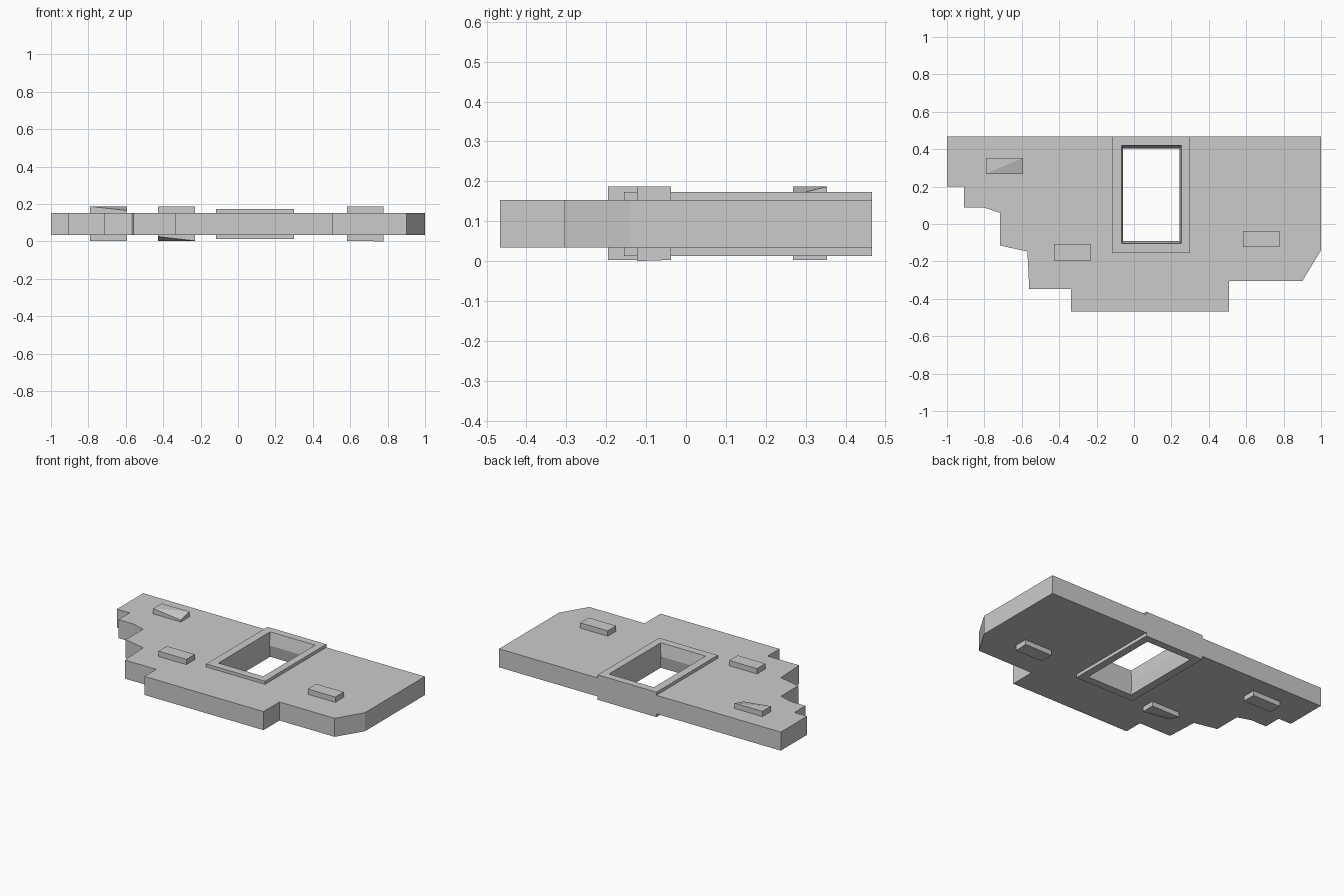
import bpy, bmesh

if "Cube" in bpy.data.objects:
    bpy.data.objects.remove(bpy.data.objects["Cube"])

Z0, Z1 = 0.034, 0.153          # main slab thickness
F0, F1 = 0.013, 0.173          # raised frame
B0, B1 = 0.003, 0.187          # small blocks


def make_object(name, bm):
    bmesh.ops.recalc_face_normals(bm, faces=bm.faces)
    mesh = bpy.data.meshes.new(name)
    bm.to_mesh(mesh)
    bm.free()
    obj = bpy.data.objects.new(name, mesh)
    bpy.context.collection.objects.link(obj)
    return obj


def rect(x0, x1, y0, y1):
    return [(x0, y0), (x1, y0), (x1, y1), (x0, y1)]


def ring(bm, pts, z):
    return [bm.verts.new((x, y, z)) for x, y in pts]


def bridge(bm, a, b, tris=False):
    n = len(a)
    for i in range(n):
        j = (i + 1) % n
        bm.faces.new((a[i], a[j], b[j], b[i]))


# Stepped slab, notched at the back where the frame sits
outline = [
    (-1, 0.467), (-1, 0.2), (-0.91, 0.2), (-0.91, 0.087), (-0.80, 0.087),
    (-0.717, 0.06), (-0.717, -0.115), (-0.57, -0.147), (-0.56, -0.348),
    (-0.337, -0.348), (-0.337, -0.467), (0.508, -0.467), (0.508, -0.305),
    (0.9, -0.305), (1, -0.14), (1, 0.467),
    (0.3, 0.467), (0.3, -0.155), (-0.117, -0.155), (-0.117, 0.467),
]
bm = bmesh.new()
low, high = ring(bm, outline, Z0), ring(bm, outline, Z1)
bridge(bm, low, high)
bm.faces.new(low)
bm.faces.new(high)
make_object("stepped_slab", bm)

# Frame around the opening, whose walls narrow at mid height
bm = bmesh.new()
outer = rect(-0.117, 0.3, -0.155, 0.467)
wide = rect(-0.066, 0.253, -0.105, 0.42)
narrow = rect(-0.059, 0.243, -0.091, 0.404)
loops = [ring(bm, p, z) for p, z in (
    (outer, F0), (outer, F1), (wide, F1), (narrow, (F0 + F1) / 2), (wide, F0))]
for i in range(len(loops)):
    bridge(bm, loops[i], loops[(i + 1) % len(loops)])
make_object("opening_frame", bm)


# Small blocks passing through the slab; some have one corner moved.
# corner order: front left, front right, back right, back left
def block(name, bounds, bottom=(B0,) * 4, top=(B1,) * 4, diag=(0, 2)):
    bm = bmesh.new()
    pts = rect(*bounds)
    lo = [bm.verts.new((*p, z)) for p, z in zip(pts, bottom)]
    hi = [bm.verts.new((*p, z)) for p, z in zip(pts, top)]
    bridge(bm, lo, hi)
    a, c = diag
    for vs in (lo, hi):
        bm.faces.new((vs[a], vs[(a + 1) % 4], vs[c]))
        bm.faces.new((vs[a], vs[c], vs[(c + 1) % 4]))
    make_object(name, bm)


block("left_block", (-0.79, -0.594, 0.268, 0.354), top=(B1, 0.165, B1, B1))
block("middle_block", (-0.428, -0.23, -0.195, -0.11),
      bottom=(0.026, B0, B0, B0), diag=(1, 3))
block("right_block", (0.582, 0.777, -0.123, -0.037), bottom=(B0, 0.0, B0, B0))
